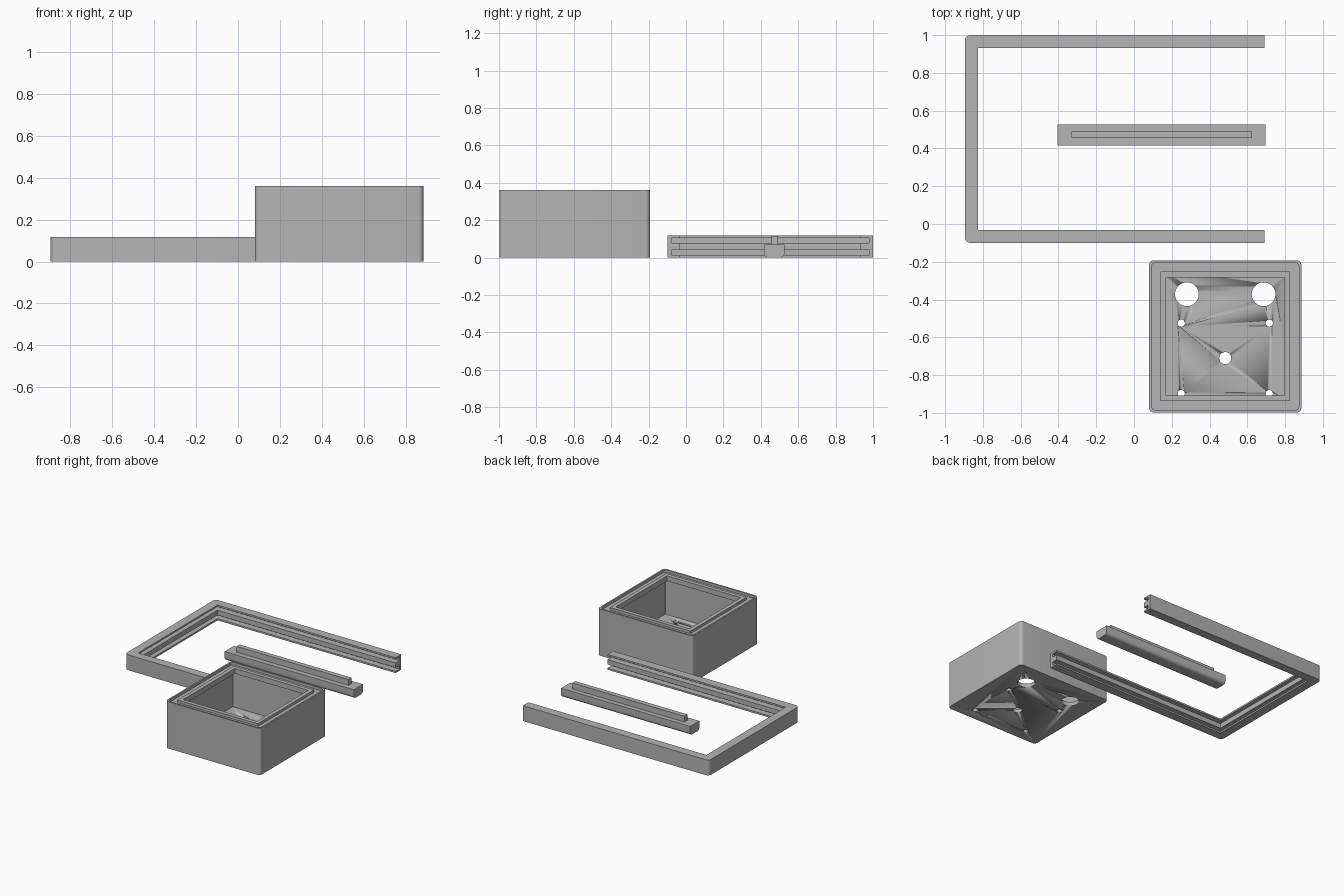
import bpy, bmesh, math
from mathutils import Vector

cube = bpy.data.objects.get("Cube")
if cube:
    bpy.data.objects.remove(cube, do_unlink=True)

grey = bpy.data.materials.new("plain_grey")
grey.use_nodes = True
grey.diffuse_color = (0.46, 0.46, 0.46, 1)
grey.node_tree.nodes["Principled BSDF"].inputs["Base Color"].default_value = grey.diffuse_color


def finish(bm, name):
    """Turn a bmesh into a linked grey object with sharp-edged smooth shading."""
    bmesh.ops.recalc_face_normals(bm, faces=bm.faces)
    mesh = bpy.data.meshes.new(name)
    bm.to_mesh(mesh)
    bm.free()
    mesh.materials.append(grey)
    obj = bpy.data.objects.new(name, mesh)
    bpy.context.collection.objects.link(obj)
    bpy.ops.object.select_all(action='DESELECT')
    obj.select_set(True)
    bpy.context.view_layer.objects.active = obj
    bpy.ops.object.shade_smooth_by_angle(angle=math.radians(30))
    return obj


def loft(bm, rings, closed=True):
    """Skin equal-length rings of points and cap both ends."""
    rows = [[bm.verts.new(p) for p in ring] for ring in rings]
    n = len(rows[0])
    for a, b in zip(rows, rows[1:]):
        for i in range(n):
            j = (i + 1) % n
            bm.faces.new((a[i], a[j], b[j], b[i]))
    bm.faces.new(rows[0])
    bm.faces.new(rows[-1])


def rounded_square(cx, cy, half, radius, z, steps=6):
    pts = []
    for k, (sx, sy) in enumerate(((1, 1), (-1, 1), (-1, -1), (1, -1))):
        for i in range(steps + 1):
            a = math.pi / 2 * (k + i / steps)
            pts.append((cx + sx * (half - radius) + radius * math.cos(a),
                        cy + sy * (half - radius) + radius * math.sin(a), z))
    return pts


# Open box: outer wall, rim, moat, inner lip, undercut cavity and floor
CX, CY, HALF, TOP = 0.483, -0.595, 0.403, 0.36
FLOOR = 0.03
wall = [(0, 0), (0, TOP), (0.012, TOP), (0.012, 0.34), (0.06, 0.34), (0.06, TOP),
        (0.09, TOP), (0.09, 0.32), (0.035, 0.32), (0.035, FLOOR)]
bm = bmesh.new()
loft(bm, [rounded_square(CX, CY, HALF - d, 0.025 if d < 0.02 else 0.002, z) for d, z in wall])
box = finish(bm, "open_box")

# Holes through the box floor
holes = [(0, -0.71, 0.032)]
for side in (-1, 1):
    holes += [(side * 0.203, -0.372, 0.063), (side * 0.233, -0.525, 0.019),
              (side * 0.233, -0.898, 0.019)]
bm = bmesh.new()
for x, y, r in holes:
    made = bmesh.ops.create_cone(bm, cap_ends=True, segments=32, radius1=r, radius2=r, depth=0.1)
    bmesh.ops.translate(bm, verts=made["verts"], vec=(CX + x, y, 0.02))
cutter = finish(bm, "hole_cutter")
cutter.hide_render = True
cut = box.modifiers.new("holes", 'BOOLEAN')
cut.operation, cut.solver, cut.object = 'DIFFERENCE', 'EXACT', cutter
bpy.context.view_layer.objects.active = box
bpy.ops.object.modifier_apply(modifier=cut.name)
bpy.data.objects.remove(cutter, do_unlink=True)

# U-shaped frame: E section with two slots, swept with mitred corners
LEFT, END, FRONT, BACK, H, W, DEEP = -0.895, 0.69, -0.1, 1.0, 0.118, 0.068, 0.022
section = [(0, 0), (W, 0)]
for low, high in ((0.013, 0.04), (0.078, 0.105)):
    section += [(W, low), (DEEP, low), (DEEP, high), (W, high)]
section += [(W, H), (0, H)]
bm = bmesh.new()
loft(bm, [[(END, FRONT + d, z) for d, z in section],
          [(LEFT + d, FRONT + d, z) for d, z in section],
          [(LEFT + d, BACK - d, z) for d, z in section],
          [(END, BACK - d, z) for d, z in section]])
corners = [e for e in bm.edges if all(abs(v.co.x - LEFT) < 1e-4 for v in e.verts)
           and abs(e.verts[0].co.z - e.verts[1].co.z) > 0.1]
if not corners:
    corners = [e for e in bm.edges if all(abs(v.co.x - LEFT) < 1e-4 for v in e.verts)
               and abs(e.verts[0].co.y - e.verts[1].co.y) < 1e-4]
bmesh.ops.bevel(bm, geom=corners, offset=0.028, segments=6, affect='EDGES', profile=0.5)
finish(bm, "u_frame")


def block(name, x0, x1, y0, y1, z0, z1, round_bottom=0):
    bm = bmesh.new()
    bmesh.ops.create_cube(bm, size=1)
    for v in bm.verts:
        v.co = Vector(((x0 + x1) / 2 + v.co.x * (x1 - x0), (y0 + y1) / 2 + v.co.y * (y1 - y0),
                       (z0 + z1) / 2 + v.co.z * (z1 - z0)))
    if round_bottom:
        low = [e for e in bm.edges if all(v.co.z < z0 + 1e-4 for v in e.verts)
               and abs(e.verts[0].co.x - e.verts[1].co.x) > 0.1]
        bmesh.ops.bevel(bm, geom=low, offset=round_bottom, segments=5, affect='EDGES', profile=0.5)
    finish(bm, name)


# Closing bar with its raised tongue
block("closing_bar", -0.405, 0.695, 0.416, 0.527, 0, 0.07, 0.025)
block("bar_tongue", -0.33, 0.625, 0.454, 0.491, 0.065, 0.115)
